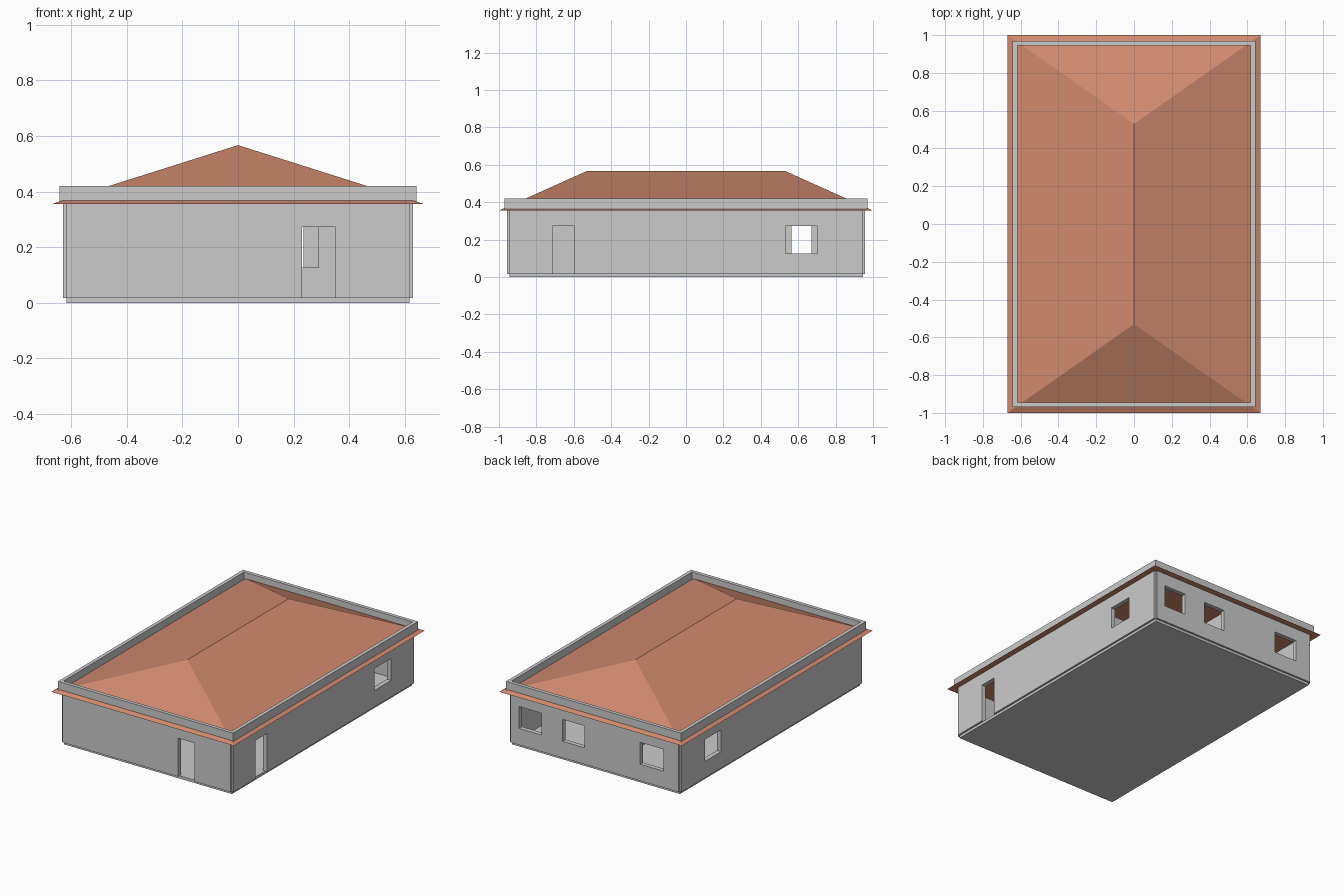
import bpy, bmesh

if "Cube" in bpy.data.objects:
    bpy.data.objects.remove(bpy.data.objects["Cube"])


def mesh_object(name, bm):
    bmesh.ops.recalc_face_normals(bm, faces=bm.faces)
    mesh = bpy.data.meshes.new(name)
    bm.to_mesh(mesh)
    bm.free()
    ob = bpy.data.objects.new(name, mesh)
    bpy.context.collection.objects.link(ob)
    return ob


def box(name, x, y, z):
    """Box from (min, max) ranges."""
    bm = bmesh.new()
    bmesh.ops.create_cube(bm, size=1)
    for v in bm.verts:
        v.co = [r[0] if c < 0 else r[1] for c, r in zip(v.co, (x, y, z))]
    return mesh_object(name, bm)


def cut(ob, openings):
    """Cut box-shaped openings through a wall."""
    for x, y, z in openings:
        cutter = box("opening_cutter", x, y, z)
        cutter.hide_render = True
        mod = ob.modifiers.new("opening", 'BOOLEAN')
        mod.operation = 'DIFFERENCE'
        mod.solver = 'EXACT'
        mod.object = cutter
        bpy.context.view_layer.objects.active = ob
        bpy.ops.object.modifier_apply(modifier=mod.name)
        bpy.data.objects.remove(cutter)


W, L = 0.617, 0.945          # slab half sizes
OUT, IN = 0.013, 0.017       # wall offset outside / inside the slab edge
WALL_Z = (0.017, 0.362)
WINDOW_Z, DOOR_Z = (0.127, 0.272), (-0.1, 0.272)

# Floor slab
box("floor_slab", (-W, W), (-L, L), (0, 0.019))

# Outer walls, leaving a small notch at each corner
front_y, back_y = (-L - OUT, -L + IN), (L - IN, L + OUT)
left_x, right_x = (-W - OUT, -W + IN), (W - IN, W + OUT)
front = box("front_wall", (-W, W), front_y, WALL_Z)
back = box("back_wall", (-W, W), back_y, WALL_Z)
left = box("left_wall", left_x, (-L, L), WALL_Z)
right = box("right_wall", right_x, (-L, L), WALL_Z)

# Door and window openings
cut(front, [((0.23, 0.35), (-1.1, -0.8), DOOR_Z)])
cut(back, [(x, (0.8, 1.1), WINDOW_Z)
           for x in ((0.39, 0.555), (0.075, 0.235), (-0.505, -0.335))])
cut(left, [((-0.8, -0.5), (0.532, 0.703), WINDOW_Z)])
cut(right, [((0.5, 0.8), (0.532, 0.703), WINDOW_Z),
            ((0.5, 0.8), (-0.714, -0.596), DOOR_Z)])

# Inner partitions
side_part = box("room_partition", (-0.06, -0.03), (0.35, L - IN), WALL_Z)
cut(side_part, [((-0.2, 0.1), (0.564, 0.671), DOOR_Z)])
cross_part = box("cross_partition", (-0.06, W - IN), (0.32, 0.35), WALL_Z)
cut(cross_part, [((0.12, 0.29), (0.2, 0.5), WINDOW_Z)])

# Hipped roof
bm = bmesh.new()
eave = [bm.verts.new((x, y, 0.355)) for x, y in
        ((-0.67, -1), (0.67, -1), (0.67, 1), (-0.67, 1))]
r0, r1 = (bm.verts.new((0, y, 0.567)) for y in (-0.53, 0.53))
a, b, c, d = eave
for f in ((a, b, r0), (b, c, r1, r0), (c, d, r1), (d, a, r0, r1), (d, c, b, a)):
    bm.faces.new(f)
roof = mesh_object("hipped_roof", bm)
clay = bpy.data.materials.new("clay")
clay.diffuse_color = (0.63, 0.25, 0.155, 1)
clay.use_nodes = True
clay.node_tree.nodes["Principled BSDF"].inputs["Base Color"].default_value = clay.diffuse_color
roof.data.materials.append(clay)

# Parapet ring standing through the roof
parapet = box("parapet", (-0.642, 0.642), (-0.97, 0.97), (0.359, 0.42))
cut(parapet, [((-0.618, 0.618), (-0.946, 0.946), (0.2, 0.6))])
